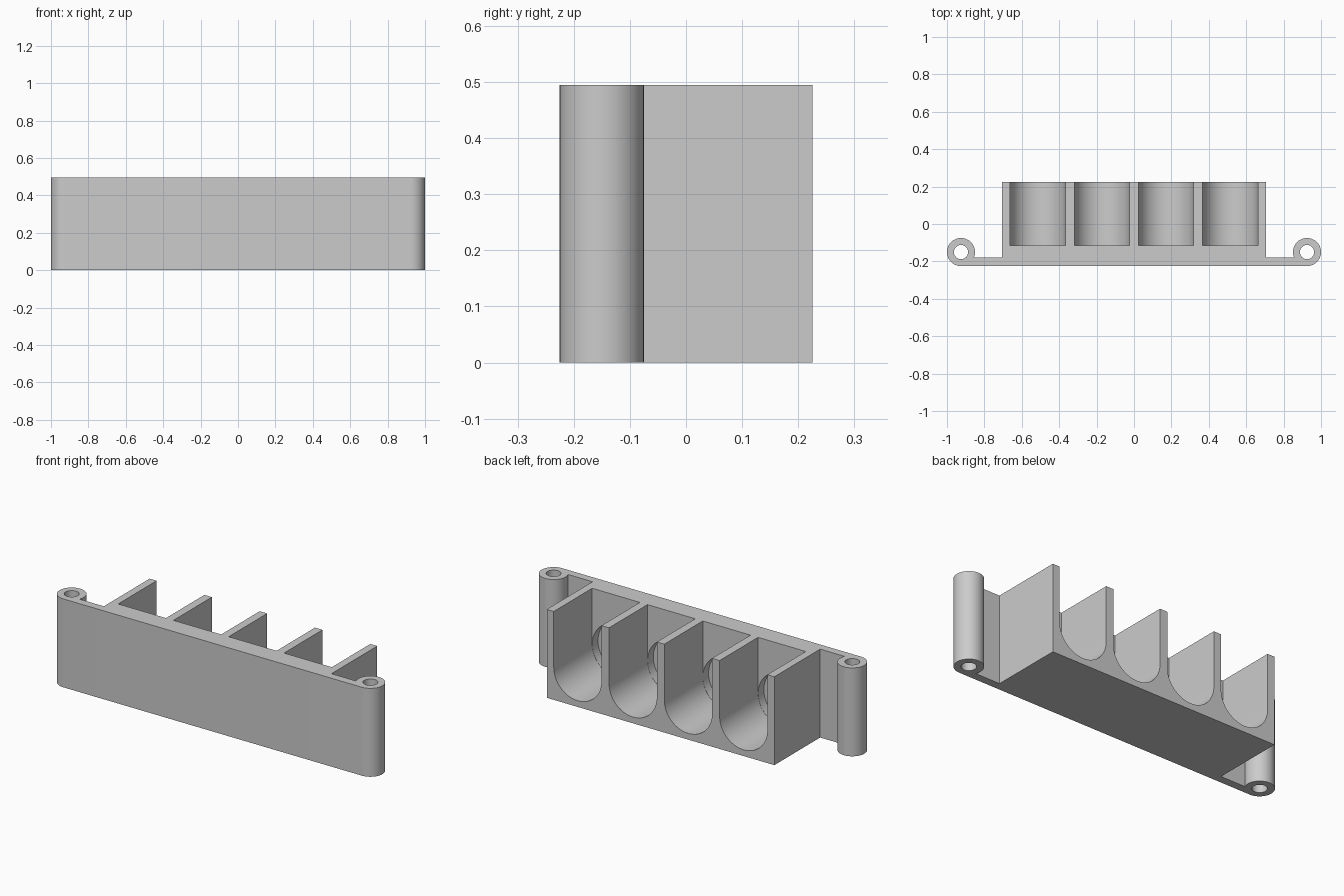
import bpy, bmesh
from math import cos, sin, radians

if "Cube" in bpy.data.objects:
    bpy.data.objects.remove(bpy.data.objects["Cube"], do_unlink=True)

HEIGHT = 0.495
DEPTH = 0.225          # half depth
POCKET_R, POCKET_Z = 0.148, 0.183
POCKET_BACK = -0.115
PITCH = 0.3425

grey = bpy.data.materials.new("light grey plastic")
grey.use_nodes = True
colour = (0.6, 0.6, 0.6, 1)
grey.diffuse_color = colour
grey.node_tree.nodes["Principled BSDF"].inputs["Base Color"].default_value = colour


def arc(cx, cy, r, start, end, steps):
    angles = [radians(start + (end - start) * i / steps) for i in range(steps + 1)]
    return [(cx + r * cos(a), cy + r * sin(a)) for a in angles]


def prism(name, outline, low, high, along_y=False):
    """Extrude an outline upward, or front to back when along_y is set."""
    bm = bmesh.new()
    place = (lambda p, t: (p[0], t, p[1])) if along_y else (lambda p, t: (p[0], p[1], t))
    face = bm.faces.new([bm.verts.new(place(p, low)) for p in outline])
    result = bmesh.ops.extrude_face_region(bm, geom=[face])
    shift = (0, high - low, 0) if along_y else (0, 0, high - low)
    moved = [g for g in result["geom"] if isinstance(g, bmesh.types.BMVert)]
    bmesh.ops.translate(bm, verts=moved, vec=shift)
    bmesh.ops.recalc_face_normals(bm, faces=bm.faces[:])
    mesh = bpy.data.meshes.new(name)
    bm.to_mesh(mesh)
    bm.free()
    mesh.materials.append(grey)
    obj = bpy.data.objects.new(name, mesh)
    bpy.context.collection.objects.link(obj)
    return obj


# Body: mounting strip with rounded ears and the central block
right_half = arc(0.925, -0.15, 0.075, -90, 203.6, 48)
right_half += [(0.705, -0.18), (0.705, DEPTH)]
left_half = [(-x, y) for x, y in reversed(right_half)]
body = prism("holder_body", right_half + left_half, 0, HEIGHT)

# Cutters: screw holes, U-shaped pockets and round end recesses
cutters = []
for side in (-1, 1):
    hole = arc(side * 0.925, -0.15, 0.038, 0, 352.5, 47)
    cutters.append(prism("screw_hole_cutter", hole, -0.1, HEIGHT + 0.1))
for i in range(4):
    x = (i - 1.5) * PITCH
    u_shape = arc(x, POCKET_Z, POCKET_R, 180, 360, 40)
    u_shape += [(x + POCKET_R, HEIGHT + 0.1), (x - POCKET_R, HEIGHT + 0.1)]
    cutters.append(prism("pocket_cutter", u_shape, POCKET_BACK, DEPTH + 0.1, True))
    disc = arc(x, POCKET_Z, POCKET_R - 0.001, 0, 355, 71)
    cutters.append(prism("recess_cutter", disc, POCKET_BACK - 0.05, POCKET_BACK + 0.03, True))

for cutter in cutters:
    cutter.hide_render = True
    cut = body.modifiers.new(cutter.name, "BOOLEAN")
    cut.operation = "DIFFERENCE"
    cut.solver = "EXACT"
    cut.object = cutter

# Bake the cuts and drop the cutters
bpy.context.view_layer.update()
graph = bpy.context.evaluated_depsgraph_get()
body_mesh = bpy.data.meshes.new_from_object(body.evaluated_get(graph))
body.modifiers.clear()
body.data = body_mesh
for cutter in cutters:
    bpy.data.objects.remove(cutter, do_unlink=True)

bpy.ops.object.select_all(action="DESELECT")
body.select_set(True)
bpy.context.view_layer.objects.active = body
bpy.ops.object.shade_smooth_by_angle(angle=radians(30))
